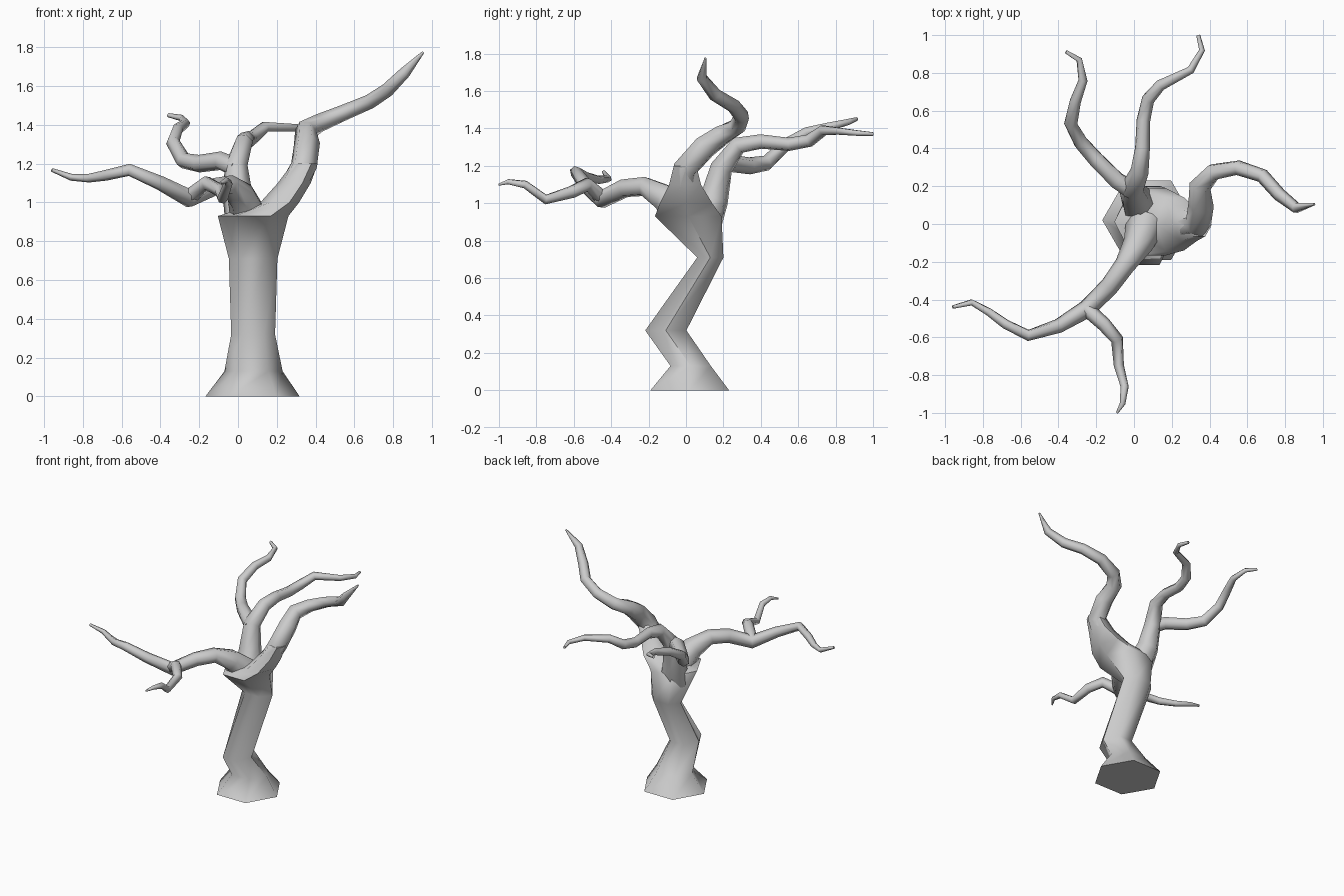
import bpy, bmesh, math
from mathutils import Vector


def finish(bm, name):
    bmesh.ops.recalc_face_normals(bm, faces=bm.faces)
    me = bpy.data.meshes.new(name)
    bm.to_mesh(me)
    bm.free()
    ob = bpy.data.objects.new(name, me)
    bpy.context.collection.objects.link(ob)
    for o in bpy.context.selected_objects:
        o.select_set(False)
    ob.select_set(True)
    bpy.context.view_layer.objects.active = ob
    bpy.ops.object.shade_smooth_by_angle(angle=math.radians(65))
    return ob


def loft(bm, rings):
    n = len(rings[0])
    for a, b in zip(rings, rings[1:]):
        for i in range(n):
            j = (i + 1) % n
            bm.faces.new((a[i], a[j], b[j], b[i]))
    bm.faces.new(rings[0])
    bm.faces.new(rings[-1])


def trunk(name, rings, sides=6):
    # level hexagonal rings: x, y, z, half width, half depth
    bm = bmesh.new()
    out = []
    for x, y, z, rx, ry in rings:
        ry /= math.sin(math.pi / 3)
        out.append([bm.verts.new((x + rx * math.cos(k * math.tau / sides),
                                  y + ry * math.sin(k * math.tau / sides), z))
                    for k in range(sides)])
    loft(bm, out)
    return finish(bm, name)


def branch(name, pts, sides=6):
    # tapered tube along a path of x, y, z, radius
    bm = bmesh.new()
    P = [Vector(p[:3]) for p in pts]
    up, out = None, []
    for i, p in enumerate(P):
        a = (p - P[i - 1]).normalized() if i else Vector()
        b = (P[i + 1] - p).normalized() if i < len(P) - 1 else Vector()
        t = (a + b).normalized()
        if up is None:
            up = t.orthogonal()
        up = (up - t * up.dot(t)).normalized()
        side = t.cross(up)
        r = pts[i][3] * 1.06
        out.append([bm.verts.new(p + r * (up * math.cos(k * math.tau / sides)
                                          + side * math.sin(k * math.tau / sides)))
                    for k in range(sides)])
    loft(bm, out)
    return finish(bm, name)


# crooked trunk, leaning into the right limb
trunk("trunk", [
    (0.075, 0.02, 0.0, 0.243, 0.21), (0.08, 0.025, 0.13, 0.15, 0.108),
    (0.078, -0.108, 0.32, 0.113, 0.11), (0.078, 0.13, 0.71, 0.125, 0.07),
    (0.078, 0.012, 0.93, 0.182, 0.178), (0.215, 0.0, 1.0, 0.10, 0.14),
    (0.29, -0.005, 1.1, 0.085, 0.085), (0.345, -0.005, 1.2, 0.066, 0.06)])

# right limb
branch("right_branch", [
    (0.29, -0.01, 1.1, 0.065), (0.34, 0.0, 1.19, 0.066), (0.355, 0.10, 1.30, 0.064),
    (0.35, 0.20, 1.37, 0.055), (0.42, 0.275, 1.41, 0.045), (0.55, 0.298, 1.465, 0.039),
    (0.68, 0.255, 1.52, 0.036), (0.77, 0.155, 1.58, 0.034), (0.86, 0.085, 1.67, 0.028),
    (0.955, 0.105, 1.775, 0.006)])

# left limb and its front fork
branch("left_branch", [
    (0.06, 0.0, 0.92, 0.10), (0.02, -0.11, 1.03, 0.075), (-0.05, -0.22, 1.09, 0.052),
    (-0.13, -0.33, 1.08, 0.048), (-0.25, -0.45, 1.02, 0.046), (-0.40, -0.54, 1.10, 0.036),
    (-0.56, -0.59, 1.168, 0.030), (-0.68, -0.53, 1.14, 0.026), (-0.77, -0.465, 1.125, 0.021),
    (-0.86, -0.415, 1.13, 0.017), (-0.96, -0.44, 1.168, 0.009)])
branch("left_front_fork", [
    (-0.25, -0.45, 1.03, 0.038), (-0.16, -0.53, 1.10, 0.036), (-0.09, -0.61, 1.06, 0.032),
    (-0.08, -0.75, 1.02, 0.026), (-0.05, -0.86, 1.10, 0.021), (-0.06, -0.95, 1.115, 0.014),
    (-0.09, -1.0, 1.1, 0.006)])

# back limb and its left fork
branch("back_branch", [
    (0.04, 0.08, 0.86, 0.10), (0.0, 0.15, 1.02, 0.075), (-0.01, 0.19, 1.19, 0.058),
    (0.03, 0.28, 1.31, 0.046), (0.045, 0.40, 1.33, 0.038), (0.05, 0.55, 1.315, 0.035),
    (0.075, 0.66, 1.335, 0.033), (0.14, 0.735, 1.39, 0.028), (0.30, 0.815, 1.385, 0.020),
    (0.36, 0.92, 1.375, 0.015), (0.34, 1.0, 1.37, 0.010)])
branch("back_left_fork", [
    (-0.01, 0.18, 1.18, 0.05), (-0.09, 0.23, 1.215, 0.046), (-0.20, 0.34, 1.20, 0.043),
    (-0.28, 0.43, 1.215, 0.040), (-0.335, 0.53, 1.31, 0.034), (-0.31, 0.65, 1.38, 0.028),
    (-0.27, 0.76, 1.408, 0.023), (-0.29, 0.87, 1.435, 0.016), (-0.36, 0.912, 1.45, 0.010)])
